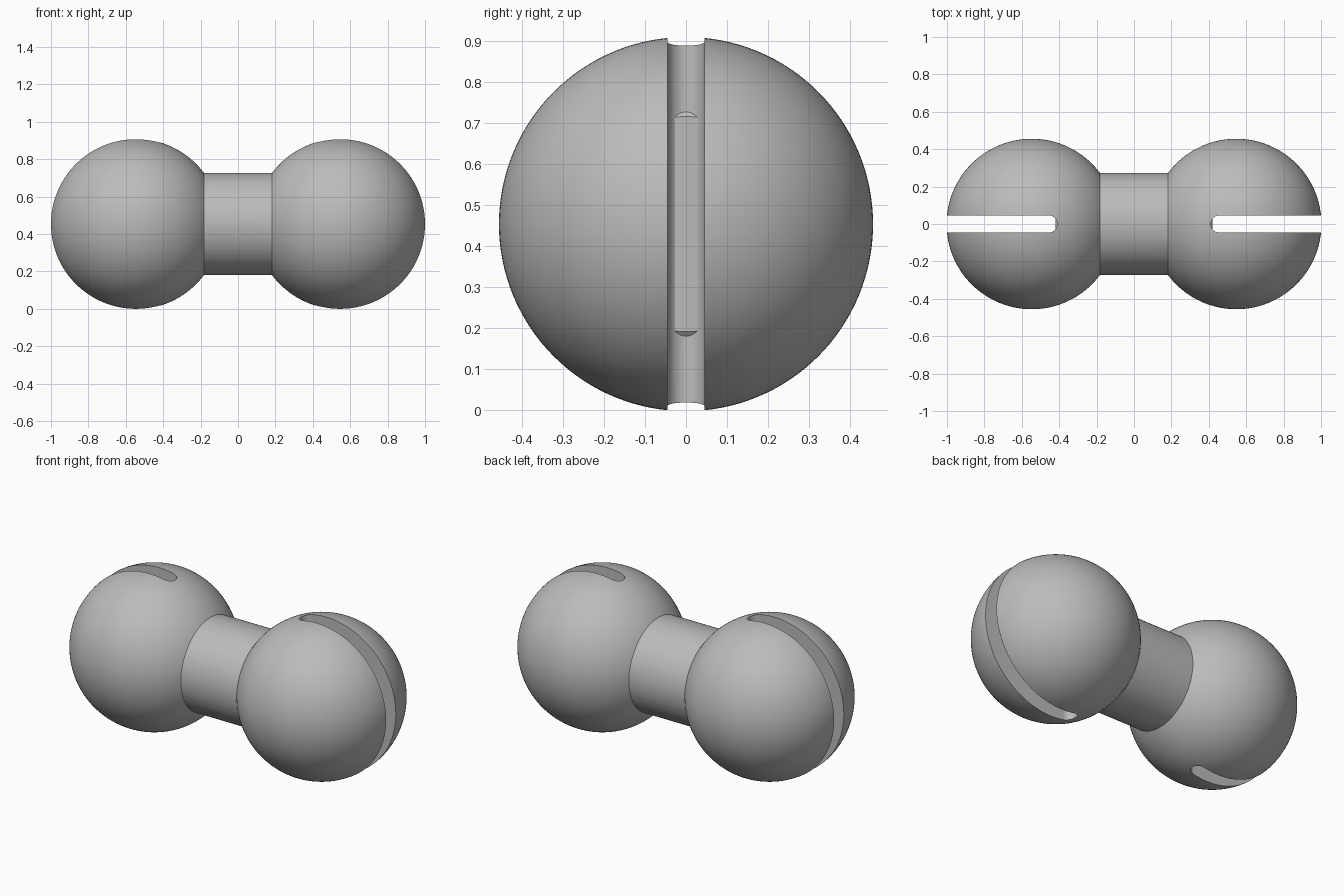
import bpy
import bmesh
import math

cube = bpy.data.objects.get("Cube")
if cube:
    bpy.data.objects.remove(cube)

# Proportions are in ball radii, S scales them to the final size
HALF_SLOT = 0.1
RIM = math.sqrt(1 - HALF_SLOT ** 2)
BALL_X = 1.2
S = 1 / (BALL_X + RIM)
MID_Z = RIM * S

grey = bpy.data.materials.new("plain grey")
grey.use_nodes = True
colour = (0.5, 0.5, 0.5, 1)
grey.diffuse_color = colour
grey.node_tree.nodes["Principled BSDF"].inputs["Base Color"].default_value = colour


def finish(name, bm):
    bmesh.ops.scale(bm, vec=(S, S, S), verts=bm.verts)
    bmesh.ops.translate(bm, vec=(0, 0, MID_Z), verts=bm.verts)
    bmesh.ops.recalc_face_normals(bm, faces=bm.faces)
    mesh = bpy.data.meshes.new(name)
    bm.to_mesh(mesh)
    bm.free()
    mesh.materials.append(grey)
    obj = bpy.data.objects.new(name, mesh)
    bpy.context.collection.objects.link(obj)
    return obj


def lathe(name, profile, steps=128):
    """Turn (x, radius) points around the x axis."""
    bm = bmesh.new()
    verts = [bm.verts.new((x, 0, r)) for x, r in profile]
    edges = [bm.edges.new(pair) for pair in zip(verts, verts[1:])]
    bmesh.ops.spin(bm, geom=verts + edges, cent=(0, 0, 0), axis=(1, 0, 0),
                   angle=2 * math.pi, steps=steps)
    bmesh.ops.remove_doubles(bm, verts=bm.verts, dist=0.0001)
    return finish(name, bm)


def slot_cutter(name, side):
    """Tall slab with a round inner end, open towards the outside."""
    bm = bmesh.new()
    outline = [(2.5, HALF_SLOT)]
    for i in range(25):
        a = math.pi / 2 + math.pi * i / 24
        outline.append((1 + HALF_SLOT * math.cos(a), HALF_SLOT * math.sin(a)))
    outline.append((2.5, -HALF_SLOT))
    face = bm.faces.new([bm.verts.new((side * x, y, -1.5)) for x, y in outline])
    top = bmesh.ops.extrude_face_region(bm, geom=[face])["geom"]
    bmesh.ops.translate(bm, vec=(0, 0, 3),
                        verts=[g for g in top if isinstance(g, bmesh.types.BMVert)])
    obj = finish(name, bm)
    obj.hide_render = True
    return obj


def combine(obj, other, operation):
    mod = obj.modifiers.new(operation.lower(), "BOOLEAN")
    mod.object = other
    mod.operation = operation
    mod.solver = "EXACT"
    bpy.context.view_layer.objects.active = obj
    bpy.ops.object.modifier_apply(modifier=mod.name)
    bpy.data.objects.remove(other)


# Connecting bar with slightly tapered ends that show inside the slots
bar = lathe("dumbbell_body", [(-0.92, 0), (-0.92, 0.575), (-0.9, 0.6),
                              (0.9, 0.6), (0.92, 0.575), (0.92, 0)])

# Slotted balls, joined to the bar
for side, label in ((1, "left"), (-1, "right")):
    arc = [math.pi * i / 64 for i in range(65)]
    ball = lathe(label + "_ball", [(side * BALL_X - math.cos(a), math.sin(a)) for a in arc])
    combine(ball, slot_cutter(label + "_slot_cutter", side), "DIFFERENCE")
    combine(bar, ball, "UNION")

bpy.ops.object.select_all(action="DESELECT")
bar.select_set(True)
bpy.context.view_layer.objects.active = bar
bpy.ops.object.shade_smooth_by_angle(angle=math.radians(30))
